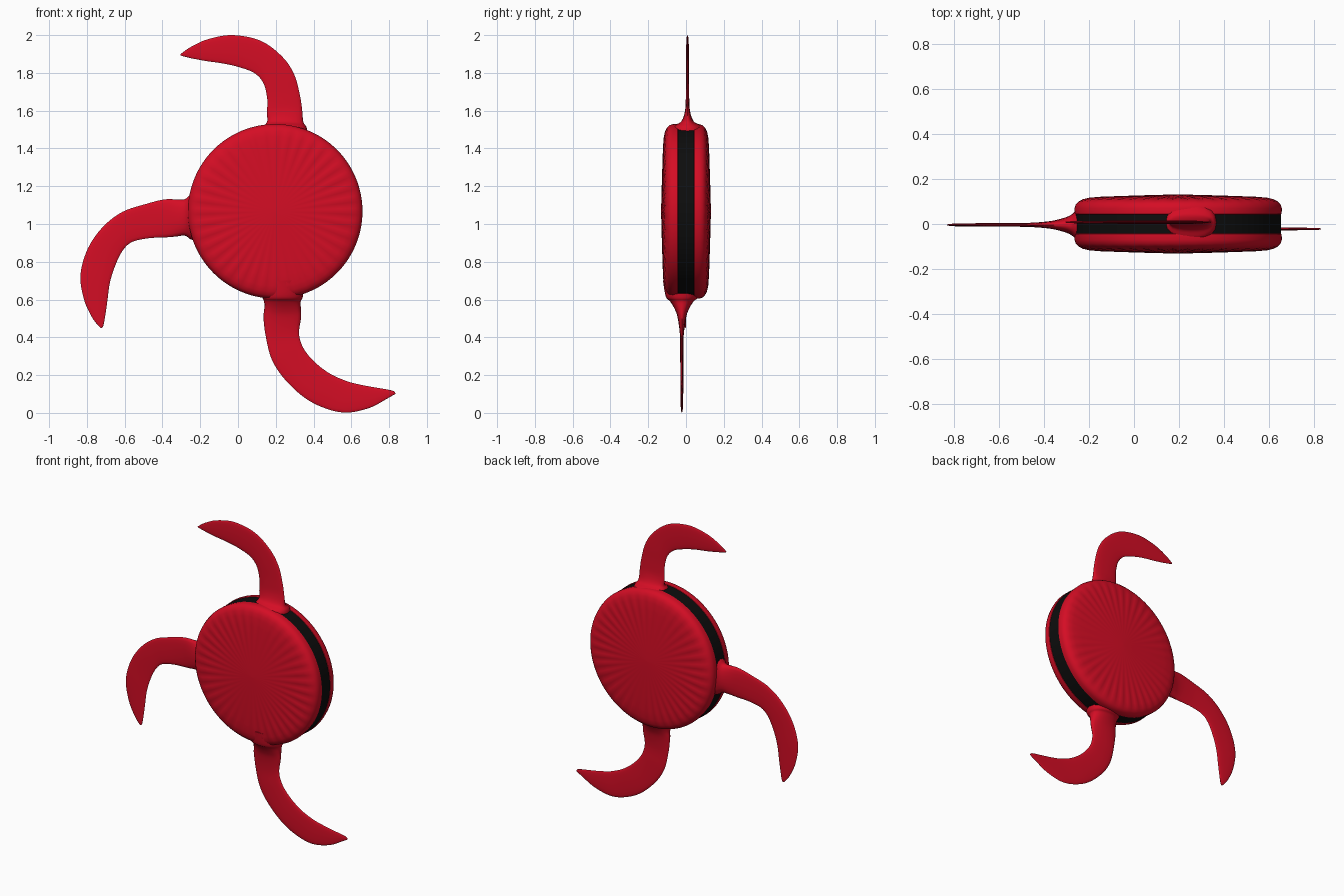
import bpy, math


def material(name, rgb):
    m = bpy.data.materials.new(name)
    m.diffuse_color = (*rgb, 1)
    return m


RED = material("red", (0.66, 0.004, 0.018))
BLACK = material("black", (0.004, 0.004, 0.004))
CX, CZ = 0.197, 1.067      # disc centre


def make(name, verts, faces, mat, angle):
    me = bpy.data.meshes.new(name)
    me.from_pydata(verts, [], faces)
    me.materials.append(mat)
    ob = bpy.data.objects.new(name, me)
    bpy.context.collection.objects.link(ob)
    bpy.ops.object.select_all(action='DESELECT')
    ob.select_set(True)
    bpy.context.view_layer.objects.active = ob
    bpy.ops.object.mode_set(mode='EDIT')
    bpy.ops.mesh.select_all(action='SELECT')
    bpy.ops.mesh.normals_make_consistent(inside=False)
    bpy.ops.object.mode_set(mode='OBJECT')
    bpy.ops.object.shade_smooth_by_angle(angle=math.radians(angle))
    return ob


def loft(name, rings, mat, angle=40):
    """Skin closed rings of equal length and cap both ends."""
    n = len(rings[0])
    verts = [v for r in rings for v in r]
    faces = [(i * n + j, i * n + (j + 1) % n, (i + 1) * n + (j + 1) % n, (i + 1) * n + j)
             for i in range(len(rings) - 1) for j in range(n)]
    faces += [tuple(range(n)), tuple(range(len(verts) - n, len(verts)))]
    return make(name, verts, faces, mat, angle)


def disc_ring(r, y, flute=0.0, n=160):
    # fluted rings ripple forty times round the disc
    pts = []
    for k in range(n):
        a = 2 * math.pi * k / n
        pts.append((CX + r * math.cos(a), y + flute * math.cos(40 * a), CZ + r * math.sin(a)))
    return pts


# Front and back shells: radius, depth, flute depth
SHELL = [(0.455, 0.04, 0), (0.461, 0.045, 0), (0.462, 0.07, 0), (0.456, 0.088, 0),
         (0.444, 0.1, 0.0005), (0.425, 0.109, 0.0015), (0.395, 0.115, 0.0025), (0.34, 0.1195, 0.0025),
         (0.27, 0.123, 0.0012), (0.18, 0.127, 0.0003), (0.08, 0.130, 0), (0.004, 0.132, 0)]
for name, s in (("front_shell", -1), ("back_shell", 1)):
    loft(name, [disc_ring(r, s * y, s * f) for r, y, f in SHELL], RED)

# Black band round the rim
loft("rim_band", [disc_ring(0.459, -0.046), disc_ring(0.459, 0.046)], BLACK)


def catmull(rows, steps=6):
    ext = [rows[0]] + rows + [rows[-1]]
    out = []
    for i in range(1, len(ext) - 2):
        for k in range(steps):
            t = k / steps
            out.append([0.5 * (2 * b + (c - a) * t + (2 * a - 5 * b + 4 * c - d) * t * t
                               + (3 * b - a - 3 * c + d) * t ** 3)
                        for a, b, c, d in zip(*ext[i - 1:i + 3])])
    out.append(rows[-1])
    return out


def arm(name, rows, y0, n=20):
    """Curved blade: rows hold both edge points (x, z) and the half thickness."""
    rings = []
    for ax, az, bx, bz, h in catmull(rows):
        ring = []
        for k in range(n):
            a = 2 * math.pi * k / n
            c, s = math.cos(a), math.sin(a)
            t = 0.5 + 0.5 * c
            thick = math.copysign(abs(s) ** 0.8, s) * h
            ring.append((ax + (bx - ax) * t, y0 + thick, az + (bz - az) * t))
        rings.append(ring)
    loft(name, rings, RED, 60)


# Three blades, thick at the root and thin outward
arm("top_blade", [
    (0.13, 1.43, 0.375, 1.42, 0.10), (0.14, 1.515, 0.365, 1.505, 0.08),
    (0.155, 1.545, 0.346, 1.54, 0.034), (0.153, 1.59, 0.34, 1.60, 0.014),
    (0.155, 1.66, 0.328, 1.68, 0.009), (0.135, 1.745, 0.298, 1.79, 0.008),
    (0.085, 1.80, 0.235, 1.885, 0.007), (0.0, 1.832, 0.12, 1.97, 0.007),
    (-0.08, 1.85, -0.03, 2.0, 0.007), (-0.17, 1.863, -0.16, 1.978, 0.006),
    (-0.25, 1.878, -0.245, 1.94, 0.005), (-0.29, 1.888, -0.29, 1.91, 0.004),
    (-0.305, 1.892, -0.305, 1.898, 0.002)], 0.008)

arm("left_blade", [
    (-0.16, 0.91, -0.16, 1.18, 0.10), (-0.24, 0.915, -0.245, 1.158, 0.075),
    (-0.28, 0.938, -0.28, 1.132, 0.045), (-0.32, 0.935, -0.32, 1.13, 0.029),
    (-0.37, 0.93, -0.39, 1.13, 0.016), (-0.47, 0.925, -0.48, 1.108, 0.009),
    (-0.56, 0.905, -0.61, 1.065, 0.008), (-0.61, 0.86, -0.715, 0.985, 0.008),
    (-0.65, 0.78, -0.795, 0.87, 0.007), (-0.678, 0.69, -0.834, 0.73, 0.007),
    (-0.692, 0.59, -0.815, 0.60, 0.006), (-0.702, 0.52, -0.775, 0.51, 0.005),
    (-0.712, 0.465, -0.74, 0.462, 0.004), (-0.72, 0.45, -0.726, 0.45, 0.002)], -0.004)

arm("bottom_blade", [
    (0.115, 0.70, 0.355, 0.70, 0.10), (0.128, 0.615, 0.343, 0.615, 0.085),
    (0.138, 0.59, 0.332, 0.59, 0.062), (0.139, 0.55, 0.333, 0.55, 0.038),
    (0.135, 0.50, 0.334, 0.505, 0.022), (0.148, 0.40, 0.323, 0.42, 0.010),
    (0.18, 0.28, 0.345, 0.345, 0.009), (0.25, 0.175, 0.40, 0.275, 0.008),
    (0.36, 0.075, 0.48, 0.212, 0.008), (0.48, 0.018, 0.57, 0.17, 0.007),
    (0.585, 0.002, 0.645, 0.15, 0.007), (0.70, 0.028, 0.73, 0.134, 0.006),
    (0.785, 0.073, 0.79, 0.124, 0.005), (0.82, 0.093, 0.822, 0.116, 0.004),
    (0.833, 0.10, 0.833, 0.106, 0.002)], -0.022)
